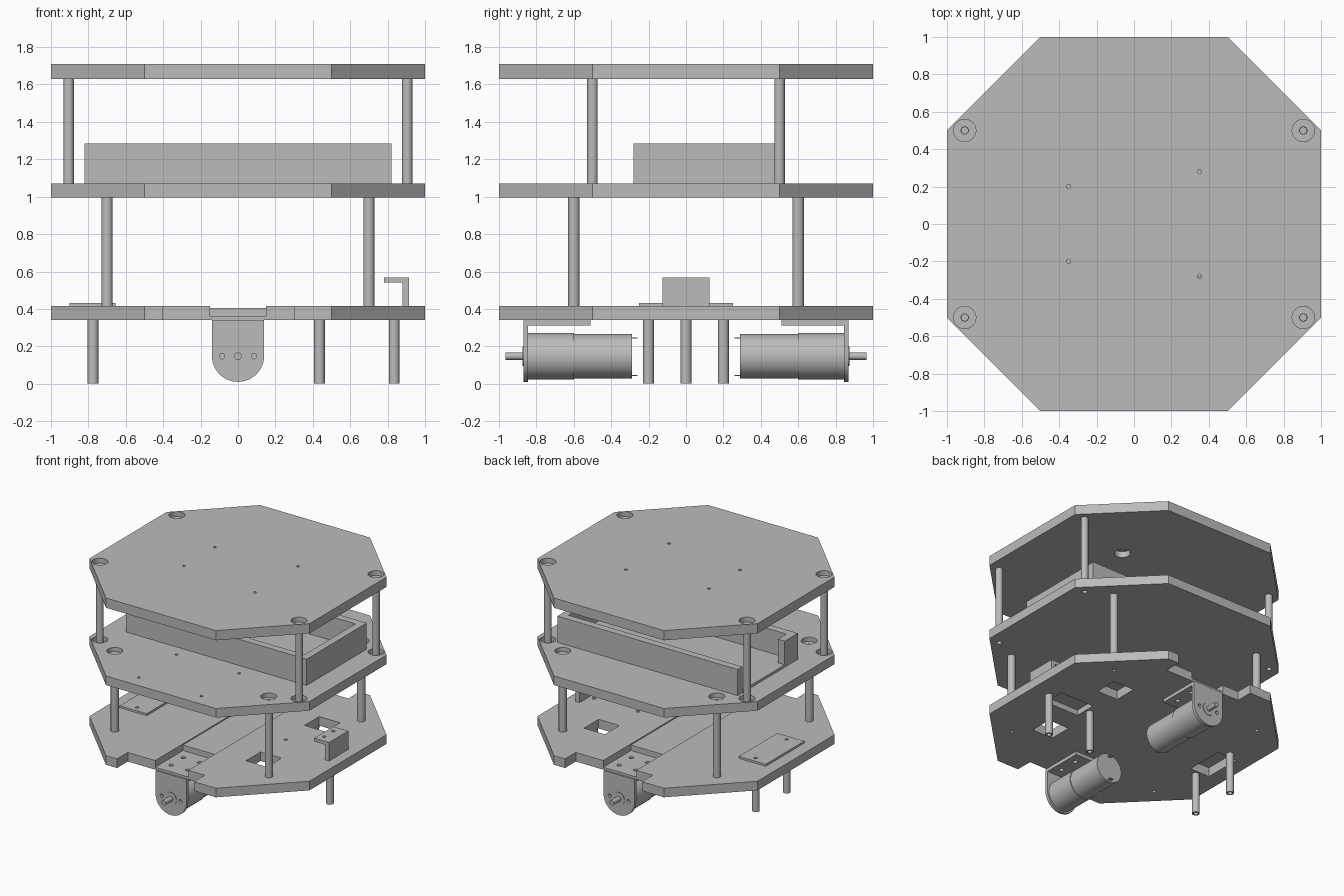
import bpy, bmesh, math
from mathutils import Matrix

if "Cube" in bpy.data.objects:
    bpy.data.objects.remove(bpy.data.objects["Cube"])

grey = bpy.data.materials.new("plain_grey")
grey.diffuse_color = (0.5, 0.5, 0.5, 1)
grey.use_nodes = True
grey.node_tree.nodes["Principled BSDF"].inputs["Base Color"].default_value = grey.diffuse_color


def finish(name, bm):
    bmesh.ops.recalc_face_normals(bm, faces=bm.faces)
    me = bpy.data.meshes.new(name)
    bm.to_mesh(me)
    bm.free()
    me.materials.append(grey)
    ob = bpy.data.objects.new(name, me)
    bpy.context.collection.objects.link(ob)
    return ob


def box(name, x0, x1, y0, y1, z0, z1):
    x0, x1, y0, y1 = min(x0, x1), max(x0, x1), min(y0, y1), max(y0, y1)
    bm = bmesh.new()
    m = Matrix.Translation(((x0 + x1) / 2, (y0 + y1) / 2, (z0 + z1) / 2))
    bmesh.ops.create_cube(bm, size=1, matrix=m @ Matrix.Diagonal((x1 - x0, y1 - y0, z1 - z0, 1)))
    return finish(name, bm)


def rod(name, x, y, z0, z1, r, n=32):
    bm = bmesh.new()
    bmesh.ops.create_cone(bm, cap_ends=True, segments=n, radius1=r, radius2=r, depth=z1 - z0,
                          matrix=Matrix.Translation((x, y, (z0 + z1) / 2)))
    return finish(name, bm)


def rod_y(name, x, z, y0, y1, r, n=48):
    bm = bmesh.new()
    m = Matrix.Translation((x, (y0 + y1) / 2, z)) @ Matrix.Rotation(math.pi / 2, 4, 'X')
    bmesh.ops.create_cone(bm, cap_ends=True, segments=n, radius1=r, radius2=r,
                          depth=abs(y1 - y0), matrix=m)
    return finish(name, bm)


def prism(name, pts, offset):
    # pts: 3D outline, pushed along offset
    bm = bmesh.new()
    f = bm.faces.new([bm.verts.new(p) for p in pts])
    r = bmesh.ops.extrude_face_region(bm, geom=[f])
    bmesh.ops.translate(bm, vec=offset, verts=[v for v in r["geom"] if isinstance(v, bmesh.types.BMVert)])
    return finish(name, bm)


def cut(ob, cutters):
    for c in cutters:
        m = ob.modifiers.new("cut", 'BOOLEAN')
        m.operation, m.solver, m.object = 'DIFFERENCE', 'EXACT', c
    dg = bpy.context.evaluated_depsgraph_get()
    dg.update()
    me = bpy.data.meshes.new_from_object(ob.evaluated_get(dg))
    ob.modifiers.clear()
    ob.data = me
    for c in cutters:
        bpy.data.objects.remove(c)


def octagon(name, z0, z1):
    p = [(1, -.5), (1, .5), (.5, 1), (-.5, 1), (-1, .5), (-1, -.5), (-.5, -1), (.5, -1)]
    return prism(name, [(x, y, z0) for x, y in p], (0, 0, z1 - z0))


def hole(x, y, z0, z1, r):
    return rod("cutter", x, y, z0, z1, r, 24)


UP = [(sx * .905, sy * .5) for sx in (-1, 1) for sy in (-1, 1)]
LOW = [(sx * .7, sy * .6) for sx in (-1, 1) for sy in (-1, 1)]
LEGS = [(-.775, -.2), (-.775, .2), (.435, 0), (.835, 0)]

# top plate: counterbored post holes, small holes recessed from below
top = octagon("top_plate", 1.63, 1.71)
c = []
for x, y in UP:
    c += [hole(x, y, 1.67, 1.8, .06), hole(x, y, 1.6, 1.8, .02)]
for x, y in [(-.35, .2), (-.35, -.2), (.35, .28), (.35, -.28)]:
    c += [hole(x, y, 1.5, 1.68, .06), hole(x, y, 1.5, 1.8, .012)]
cut(top, c)

# middle plate
mid = octagon("middle_plate", .995, 1.07)
c = []
for x, y in UP + LOW:
    c += [hole(x, y, 1.035, 1.2, .06), hole(x, y, .9, 1.2, .02)]
for sx in (-1, 1):
    for y in (-.88, -.39):
        c.append(hole(sx * .285, y, .9, 1.2, .012))
cut(mid, c)

# bottom plate: edge notches, centre channel, motor pockets, windows, sensor recesses
low = octagon("bottom_plate", .34, .415)
c = [box("cutter", -.15, .15, -1.1, 1.1, .405, .5)]
for s in (-1, 1):
    c.append(box("cutter", s * .4, -s * .3, s * .86, s * 1.2, .2, .6))
    c.append(box("cutter", -.15, .15, s * .5, s * .9, .36, .5))
    c.append(box("cutter", .405, .595, s * .38 - .095, s * .38 + .095, .2, .6))
    for x in (-.075, .075):
        for y in (.6, .76):
            c.append(hole(x, s * y, .2, .5, .018))
c.append(box("cutter", -.87, -.69, -.16, .16, .2, .6))
c.append(box("cutter", .48, .79, -.09, .09, .2, .385))
for x, y in LOW + LEGS:
    c.append(hole(x, y, .2, .6, .014))
cut(low, c)

# posts and legs (hollow)
for group, pts, z0, z1, r in (("upper_post", UP, 1.035, 1.63, .028),
                              ("lower_post", LOW, .415, .995, .03),
                              ("sensor_leg", LEGS, 0, .34, .029)):
    for x, y in pts:
        p = rod(group, x, y, z0, z1, r)
        cut(p, [hole(x, y, z0 - .1, z1 + .1, .018)])

# battery tray, open on part of its left end
tray = box("battery_tray", -.82, .82, -.28, .5, 1.07, 1.285)
cut(tray, [box("cutter", -.76, .76, -.22, .44, 1.09, 1.4),
           box("cutter", -.9, -.7, -.11, .44, 1.09, 1.4)])

# sensor board on the left
board = box("sensor_board", -.9, -.655, -.25, .25, .415, .432)
cut(board, [hole(-.775, y, .3, .5, .014) for y in (-.2, .2)])

# angled bracket on the right
pts = [(.88, .415), (.915, .415), (.915, .567), (.78, .567), (.78, .54), (.88, .54)]
ang = prism("angle_bracket", [(x, -.125, z) for x, z in pts], (0, .25, 0))
cut(ang, [hole(.825, y, .5, .6, .014) for y in (-.06, .06)])

# motors with their brackets, front and back
for s, side in ((-1, "front"), (1, "back")):
    out = [(.14, .34), (-.14, .34)]
    out += [(.14 * math.cos(a), .15 + .14 * math.sin(a))
            for a in [math.pi + math.pi * i / 24 for i in range(25)]]
    face = prism(side + "_bracket_face", [(x, s * .845, z) for x, z in out], (0, s * .025, 0))
    cut(face, [rod_y("cutter", x, .147, s * .8, s * .9, .014, 20) for x in (-.085, .085)])
    shelf = box(side + "_bracket_shelf", -.14, .14, s * .51, s * .845, .312, .34)
    cut(shelf, [hole(x, s * y, .2, .5, .018) for x in (-.075, .075) for y in (.6, .76)])
    rod_y(side + "_gearbox", 0, .147, s * .6, s * .845, .125)
    rod_y(side + "_motor_can", 0, .147, s * .29, s * .6, .119)
    rod_y(side + "_boss", 0, .147, s * .86, s * .875, .052)
    rod_y(side + "_shaft", 0, .147, s * .86, s * .965, .02, 24)
    for z in (.045, .245):
        box(side + "_terminal", -.015, .015, s * .26, s * .3, z - .003, z + .003)

# smooth round parts, keep edges sharp
for ob in bpy.context.collection.objects:
    ob.select_set(True)
    bpy.context.view_layer.objects.active = ob
bpy.ops.object.shade_smooth_by_angle(angle=math.radians(30))
